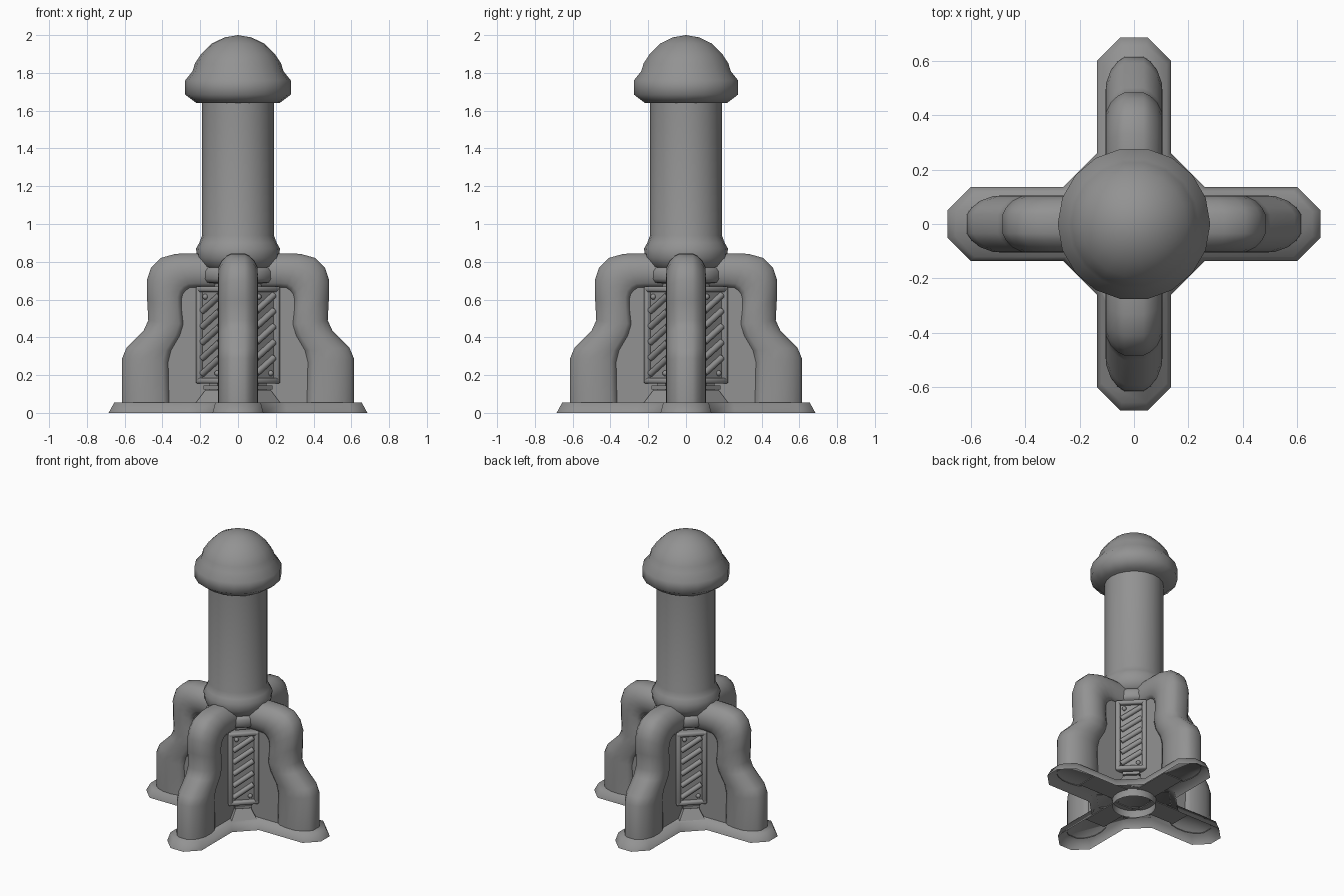
import bpy, bmesh, math
from mathutils import Matrix, Vector

if "Cube" in bpy.data.objects:
    bpy.data.objects.remove(bpy.data.objects["Cube"])

# dark grey paint for every part
grey = bpy.data.materials.new("dark_grey")
grey.diffuse_color = (0.29, 0.29, 0.29, 1)
grey.use_nodes = True
grey.node_tree.nodes["Principled BSDF"].inputs["Base Color"].default_value = grey.diffuse_color


def finish(name, bm, angle=35):
    bmesh.ops.recalc_face_normals(bm, faces=bm.faces)
    me = bpy.data.meshes.new(name)
    bm.to_mesh(me)
    bm.free()
    me.materials.append(grey)
    ob = bpy.data.objects.new(name, me)
    bpy.context.collection.objects.link(ob)
    bpy.ops.object.select_all(action='DESELECT')
    ob.select_set(True)
    bpy.context.view_layer.objects.active = ob
    bpy.ops.object.shade_smooth_by_angle(angle=math.radians(angle))
    return ob


def four(ob, start=0):
    # repeat a part around the z axis
    ob.rotation_euler.z = math.radians(start)
    for k in range(1, 4):
        c = ob.copy()
        c.rotation_euler.z = math.radians(start + 90 * k)
        bpy.context.collection.objects.link(c)


def loft(bm, rings, cap_start=False, cap_end=False):
    vs = [[bm.verts.new(p) for p in r] for r in rings]
    n = len(vs[0])
    for a, b in zip(vs, vs[1:]):
        for i in range(n):
            j = (i + 1) % n
            bm.faces.new((a[i], a[j], b[j], b[i]))
    if cap_start:
        bm.faces.new(vs[0])
    if cap_end:
        bm.faces.new(vs[-1])


def lathe(name, prof, seg=20, angle=35):
    bm = bmesh.new()
    rings = [[(r * math.cos(2 * math.pi * i / seg), r * math.sin(2 * math.pi * i / seg), z)
              for i in range(seg)] for r, z in prof]
    loft(bm, rings)
    bmesh.ops.dissolve_degenerate(bm, edges=bm.edges, dist=1e-5)
    bmesh.ops.remove_doubles(bm, verts=bm.verts, dist=1e-4)
    return finish(name, bm, angle)


def box(bm, x0, x1, y0, y1, z0, z1, bevel=0.0):
    m = Matrix.Translation(((x0 + x1) / 2, (y0 + y1) / 2, (z0 + z1) / 2)) @ \
        Matrix.Diagonal((x1 - x0, y1 - y0, z1 - z0, 1))
    vs = bmesh.ops.create_cube(bm, size=1, matrix=m)['verts']
    if bevel:
        es = list({e for v in vs for e in v.link_edges})
        bmesh.ops.bevel(bm, geom=es, offset=bevel, segments=2, affect='EDGES', profile=0.5)


# central column, collar and inner core
lathe("column", [(0.17, 0.765), (0.195, 0.775), (0.217, 0.82), (0.222, 0.87),
                 (0.205, 0.9), (0.19, 0.94), (0.19, 1.65)], angle=60)
lathe("neck_ring", [(0.15, 0.685), (0.19, 0.69), (0.203, 0.71), (0.203, 0.75),
                    (0.19, 0.77), (0.15, 0.775)], angle=60)
lathe("core", [(0.14, 0.0), (0.14, 0.05), (0.15, 0.07), (0.15, 0.8)])

# domed cap
lathe("cap", [(0.0, 1.64), (0.22, 1.64), (0.28, 1.685), (0.28, 1.76), (0.24, 1.81),
              (0.228, 1.85), (0.195, 1.9), (0.14, 1.955), (0.07, 1.988), (0.0, 2.0)],
      seg=18, angle=60)


# cross-shaped base skirt, open underneath
def cross(tip, tip_w, shoulder, w, inner, z):
    arm = [(tip, -tip_w), (tip, tip_w), (shoulder, w), (inner, w), (w, inner), (w, shoulder)]
    pts = []
    for k in range(4):
        rot = Matrix.Rotation(k * math.pi / 2, 3, 'Z')
        pts += [rot @ Vector((x, y, z)) for x, y in arm]
    return pts


bm = bmesh.new()
loft(bm, [cross(0.685, 0.05, 0.6, 0.135, 0.26, 0.0),
          cross(0.655, 0.045, 0.585, 0.12, 0.25, 0.055)], cap_end=True)
finish("base_skirt", bm, 75)

# curved legs: lofted between an outer and an inner side profile
outer = [(0.12, 0.84), (0.24, 0.845), (0.33, 0.842), (0.41, 0.82), (0.46, 0.77), (0.483, 0.70),
         (0.481, 0.60), (0.475, 0.49), (0.50, 0.435), (0.59, 0.345), (0.613, 0.29), (0.615, 0.05)]
inner = [(0.12, 0.665), (0.22, 0.665), (0.255, 0.663), (0.275, 0.65), (0.292, 0.63), (0.30, 0.60),
         (0.298, 0.54), (0.29, 0.47), (0.308, 0.41), (0.355, 0.33), (0.37, 0.27), (0.365, 0.05)]
half = [(0, 0.075), (0.12, 0.093), (0.35, 0.105), (0.6, 0.103), (0.8, 0.085), (0.93, 0.06), (1, 0.035)]
section = half + [(u, -y) for u, y in reversed(half)]
bm = bmesh.new()
loft(bm, [[(i[0] + (o[0] - i[0]) * u, y, i[1] + (o[1] - i[1]) * u) for u, y in section]
          for o, i in zip(outer, inner)])
four(finish("leg", bm, 60))

# webs filling the leg arches back to the core
bm = bmesh.new()
web = [(0.1, 0.05), (0.39, 0.05)] + [(x + 0.02, z + 0.02) for x, z in reversed(inner[2:-1])] + [(0.1, 0.69)]
loft(bm, [[(x, y, z) for x, z in web] for y in (-0.075, 0.075)], True, True)
four(finish("leg_web", bm))

# vent panels on the diagonals: back, frame and slanted slats
bm = bmesh.new()
H, Z0, Z1, F = 0.1, 0.155, 0.67, 0.03
box(bm, -H + 0.01, H - 0.01, -0.197, -0.12, Z0 + 0.01, Z1 - 0.01)
for s in (-1, 1):
    a, b = sorted((s * H, s * (H - F)))
    box(bm, a, b, -0.222, -0.16, Z0, Z1, 0.01)
for z in (Z0, Z1 - F):
    box(bm, -H, H, -0.222, -0.16, z, z + F, 0.01)
four(finish("vent_frame", bm, 60), 45)

bm = bmesh.new()
w, rise = 0.066, 0.085
for k in range(5):
    za = Z0 + F + 0.022 + k * 0.083
    p, q = Vector((-w, -0.2, za)), Vector((w, -0.2, za + rise))
    m = Matrix.Translation((p + q) / 2) @ (q - p).to_track_quat('Z', 'Y').to_matrix().to_4x4()
    bmesh.ops.create_cone(bm, cap_ends=True, segments=8, radius1=0.018, radius2=0.018,
                          depth=(q - p).length, matrix=m)
# small studs in the two free corners of the panel
for x, z in ((-0.045, Z1 - F - 0.025), (0.045, Z0 + F + 0.025)):
    bmesh.ops.create_uvsphere(bm, u_segments=8, v_segments=6, radius=0.015,
                              matrix=Matrix.Translation((x, -0.2, z)))
four(finish("vent_slats", bm, 60), 45)

# flared feet under the vent panels
bm = bmesh.new()
loft(bm, [[(-a, -0.1, z), (a, -0.1, z), (a, -d, z), (-a, -d, z)]
          for a, d, z in [(0.085, 0.235, 0.05), (0.05, 0.195, 0.12)]], False, True)
box(bm, -0.055, 0.055, -0.205, -0.1, 0.125, 0.145)
box(bm, -0.03, 0.03, -0.185, -0.1, 0.11, 0.16)
four(finish("vent_foot", bm), 45)
